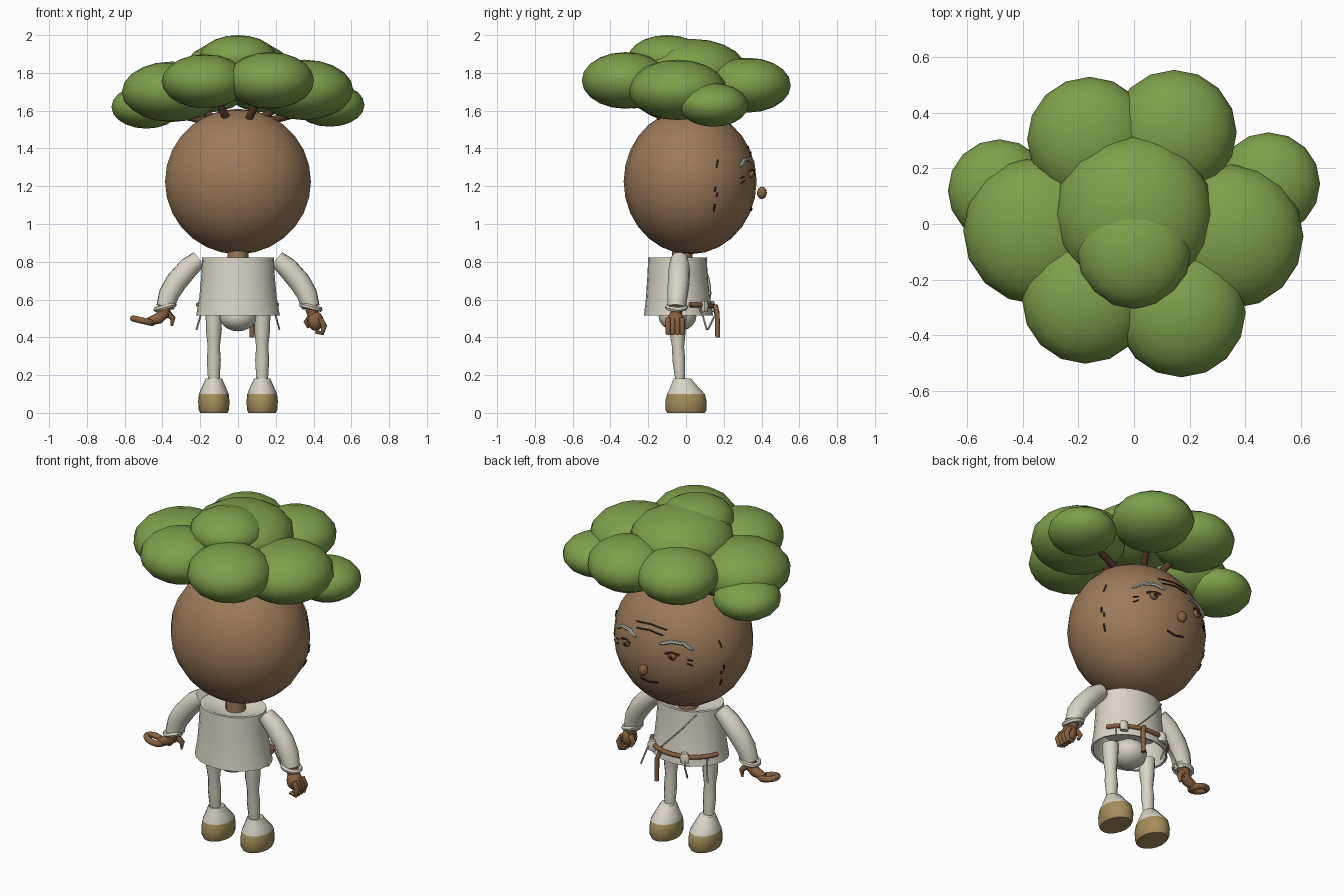
import bpy, bmesh, math
from mathutils import Vector, Matrix

if "Cube" in bpy.data.objects:
    bpy.data.objects.remove(bpy.data.objects["Cube"])


def material(name, rgb):
    m = bpy.data.materials.new(name)
    m.diffuse_color = (*rgb, 1)
    m.use_nodes = True
    m.node_tree.nodes["Principled BSDF"].inputs["Base Color"].default_value = m.diffuse_color
    return m


LEAF = material("leaf green", (0.205, 0.352, 0.07))
SKIN = material("bark skin", (0.335, 0.195, 0.10))
HAND = material("warm brown", (0.25, 0.12, 0.05))
CREAM = material("cream cloth", (0.70, 0.66, 0.56))
TAN = material("tan shoe", (0.38, 0.27, 0.105))
DARK = material("dark brown", (0.10, 0.045, 0.022))
LINE = material("line brown", (0.04, 0.02, 0.012))
GREY = material("brow grey", (0.52, 0.52, 0.48))


def finish(name, bm, mats, angle=50):
    bmesh.ops.recalc_face_normals(bm, faces=bm.faces)
    me = bpy.data.meshes.new(name)
    bm.to_mesh(me)
    bm.free()
    ob = bpy.data.objects.new(name, me)
    bpy.context.collection.objects.link(ob)
    for m in mats:
        me.materials.append(m)
    bpy.ops.object.select_all(action='DESELECT')
    ob.select_set(True)
    bpy.context.view_layer.objects.active = ob
    bpy.ops.object.shade_smooth_by_angle(angle=math.radians(angle))
    return ob


def ball(name, c, r, mat, seg=14, rings=10):
    bm = bmesh.new()
    bmesh.ops.create_uvsphere(bm, u_segments=seg, v_segments=rings, radius=1)
    bmesh.ops.transform(bm, verts=bm.verts, matrix=Matrix.Translation(c) @ Matrix.Diagonal((*r, 1)))
    return finish(name, bm, [mat], 70)


def skin_rings(bm, rings, closed=False, caps=True):
    n = len(rings[0])
    pairs = list(zip(rings, rings[1:])) + ([(rings[-1], rings[0])] if closed else [])
    for a, b in pairs:
        for i in range(n):
            j = (i + 1) % n
            bm.faces.new((a[i], a[j], b[j], b[i]))
    if caps and not closed:
        bm.faces.new(rings[0])
        bm.faces.new(rings[-1])


def loft(name, levels, mats, seg=16, caps=True, rule=None):
    """Stack of ellipses (x, y, z, rx, ry)."""
    bm = bmesh.new()
    rings = [[bm.verts.new((x + rx * math.cos(2 * math.pi * i / seg),
                            y + ry * math.sin(2 * math.pi * i / seg), z)) for i in range(seg)]
             for x, y, z, rx, ry in levels]
    skin_rings(bm, rings, caps=caps)
    if rule:
        for f in bm.faces:
            f.material_index = rule(f.calc_center_median())
    return finish(name, bm, mats)


def tube(name, pts, radii, mat, seg=8, closed=False):
    pts = [Vector(p) for p in pts]
    n = len(pts)
    if not isinstance(radii, (list, tuple)):
        radii = [radii] * n
    bm = bmesh.new()
    rings, u = [], None
    for k, p in enumerate(pts):
        a = pts[(k - 1) % n] if closed or k else p
        b = pts[(k + 1) % n] if closed or k < n - 1 else p
        t = (b - a).normalized()
        u = (u - t * u.dot(t)).normalized() if u else t.orthogonal().normalized()
        v = t.cross(u)
        rings.append([bm.verts.new(p + radii[k] * (u * math.cos(2 * math.pi * i / seg) +
                                                   v * math.sin(2 * math.pi * i / seg))) for i in range(seg)])
    skin_rings(bm, rings, closed)
    return finish(name, bm, [mat])


# Head and neck
HC, HR = Vector((0, 0.022, 1.225)), (0.39, 0.352, 0.385)
ball("head", HC, HR, SKIN, 22, 14)
loft("neck", [(0, -0.02, 0.76, 0.055, 0.055), (0, -0.02, 0.87, 0.055, 0.055)], [SKIN], 12)


def on_face(x, z, off=0.0):
    k = max(0, 1 - (x / HR[0]) ** 2 - ((z - HC.z) / HR[2]) ** 2)
    return Vector((x, HC.y + HR[1] * math.sqrt(k) + off, z))


def face_line(name, pts, r, mat, off=0.0):
    fine = []
    for (x0, z0), (x1, z1) in zip(pts, pts[1:]):
        fine += [on_face(x0 + (x1 - x0) * t / 3, z0 + (z1 - z0) * t / 3, off) for t in range(3)]
    fine.append(on_face(*pts[-1], off))
    tube(name, fine, r, mat, 6)


# Face
ball("nose", (0, 0.402, 1.165), (0.028, 0.026, 0.033), HAND, 12, 8)
for s, side in ((-1, "left"), (1, "right")):
    ball("eye_" + side, on_face(s * 0.15, 1.265), (0.026, 0.016, 0.022), HAND, 12, 8)
    ball("pupil_" + side, on_face(s * 0.15, 1.265, 0.012), (0.011, 0.008, 0.011), LINE, 8, 6)
    face_line("eyelid_" + side, [(s * 0.115, 1.28), (s * 0.15, 1.288), (s * 0.19, 1.277)], 0.006, DARK, 0.008)
    face_line("eyebrow_" + side, [(s * 0.08, 1.325), (s * 0.14, 1.345), (s * 0.2, 1.34), (s * 0.25, 1.305)],
              [0.006] + [0.010] * 8 + [0.005], GREY, 0.004)
    for k in range(2):
        face_line("eye_crease_" + side, [(s * 0.225, 1.25 - k * 0.022), (s * 0.25, 1.245 - k * 0.03)], 0.004, LINE)
    # bark marks on the sides of the head
    for y, z, h in ((0.165, 1.32, 0.02), (0.155, 1.185, 0.014), (0.165, 1.155, 0.01), (0.15, 1.085, 0.02)):
        pts = []
        for d in (-h, 0, h):
            q = 1 - ((y - HC.y) / HR[1]) ** 2 - ((z + d - HC.z) / HR[2]) ** 2
            pts.append((s * HR[0] * math.sqrt(q), y + d * 0.2, z + d))
        tube("bark_mark_" + side, pts, 0.005, LINE, 5)
for z, w in ((1.405, 0.10), (1.375, 0.085)):
    face_line("forehead_wrinkle", [(-w, z - 0.005), (0, z + 0.006), (w, z - 0.005)], 0.004, LINE)
face_line("mouth", [(-0.055, 1.085), (0, 1.073), (0.055, 1.085)], 0.005, LINE)

# Leaf crown and branches
for i, (x, y, z, r, rz) in enumerate([
        (-0.16, 0.305, 1.735, 0.225, 0.145), (0.145, 0.33, 1.735, 0.225, 0.145),
        (-0.485, 0.12, 1.62, 0.185, 0.115), (0.485, 0.145, 1.63, 0.185, 0.115),
        (-0.35, -0.025, 1.70, 0.265, 0.16), (0.35, -0.045, 1.71, 0.26, 0.16),
        (-0.175, -0.275, 1.755, 0.228, 0.143), (0.17, -0.32, 1.76, 0.232, 0.15),
        (0, 0.035, 1.815, 0.285, 0.165), (0, -0.1, 1.88, 0.205, 0.12)]):
    ball("leaf_clump_%d" % (i + 1), (x, y, z), (r, r, rz), LEAF, 16, 10)
    if i < 8:
        tube("branch_%d" % (i + 1), [(x * 0.28, y * 0.35, 1.54), (x * 0.9, y * 0.9, z - 0.02)], [0.022, 0.014], DARK)

# Tunic, open at the hem, with a sunken collar
loft("tunic", [(0, -0.045, 0.79, 0.06, 0.06), (0, -0.045, 0.80, 0.12, 0.10), (0, -0.045, 0.82, 0.165, 0.135),
               (0, -0.045, 0.822, 0.19, 0.155), (0, -0.045, 0.72, 0.195, 0.16), (0, -0.042, 0.61, 0.205, 0.17),
               (0, -0.04, 0.515, 0.222, 0.183), (0, -0.04, 0.518, 0.21, 0.172), (0, -0.04, 0.66, 0.19, 0.155)],
     [CREAM], 24)
ball("underpants", (0, -0.045, 0.51), (0.10, 0.10, 0.078), CREAM)


def on_tunic(deg, z, off=0.004):
    t = (0.822 - z) / 0.307
    a = math.radians(deg)
    return ((0.188 + 0.03 * t + off) * math.cos(a), -0.043 + (0.155 + 0.026 * t + off) * math.sin(a), z)


# Belt across the face side, hanging end, pouches and ties
tube("belt", [on_tunic(d, 0.575 - 0.008 * math.sin(math.radians(d)), 0.008) for d in range(20, 165, 12)], 0.013, HAND)
tube("belt_end", [(0.06, 0.155, 0.57), (0.075, 0.165, 0.53), (0.075, 0.168, 0.40)], 0.013, HAND)
tube("lapel_fold", [on_tunic(130 - k * 12, 0.81 - k * 0.045) for k in range(6)], 0.004, CREAM, 5)
for d in (48, 112):
    x, y, z = on_tunic(d, 0.57, 0.015)
    loft("pouch", [(x, y, z - 0.035, 0.026, 0.016), (x, y, z, 0.03, 0.02), (x, y, z + 0.022, 0.02, 0.014)], [CREAM], 8)
for s in (-1, 1):
    tube("tie", [(s * 0.19, 0.07, 0.56), (s * 0.2, 0.09, 0.51), (s * 0.22, 0.11, 0.44)], 0.005, CREAM, 6)
tube("long_tie", [(-0.1, 0.14, 0.57), (-0.1, 0.155, 0.52), (-0.09, 0.115, 0.44)], 0.005, CREAM, 6)

for s, side in ((-1, "left"), (1, "right")):
    # Legs and shoes
    x = s * 0.128
    loft("leg_" + side, [(x, -0.045, 0.52, 0.044, 0.048), (x, -0.045, 0.42, 0.04, 0.042), (x, -0.042, 0.35, 0.032, 0.032),
                         (x, -0.038, 0.28, 0.037, 0.034), (x, -0.03, 0.16, 0.03, 0.025)], [CREAM], 12)
    loft("shoe_" + side, [(x, 0, 0.0, 0.072, 0.10), (x, 0, 0.015, 0.08, 0.108), (x, 0, 0.06, 0.083, 0.11),
                          (x, 0, 0.1, 0.079, 0.1), (x, -0.008, 0.135, 0.064, 0.075), (x, -0.02, 0.182, 0.043, 0.046)],
         [TAN, CREAM], 16, rule=lambda c: 1 if c.z > 0.1 else 0)
    # Sleeves and cuffs
    tube("sleeve_" + side, [(s * 0.205, -0.035, 0.815), (s * 0.26, -0.035, 0.77), (s * 0.325, -0.038, 0.695),
                            (s * 0.365, -0.045, 0.63), (s * 0.385, -0.05, 0.56)],
         [0.046, 0.056, 0.058, 0.055, 0.048], CREAM, 12)
    c = Vector((s * 0.386, -0.05, 0.56))
    tube("cuff_" + side, [c + Vector((0.048 * math.cos(k * math.pi / 8), 0.048 * math.sin(k * math.pi / 8),
                                      -s * 0.012 * math.cos(k * math.pi / 8))) for k in range(16)],
         0.014, CREAM, 6, True)
    tube("wrist_" + side, [(s * 0.385, -0.05, 0.57), (s * 0.40, -0.052, 0.51)], [0.034, 0.03], HAND)

# Left hand: flat, fingers curled into a loop
tube("left_palm", [(-0.385, -0.05, 0.535), (-0.42, -0.052, 0.50), (-0.475, -0.055, 0.482)], [0.03, 0.03, 0.022], HAND)
tube("left_finger_loop", [(-0.505 + 0.05 * math.cos(k * math.pi / 7), -0.06 + 0.035 * math.sin(k * math.pi / 7),
                           0.488 - 0.012 * math.cos(k * math.pi / 7)) for k in range(14)], 0.017, HAND, 8, True)
tube("left_thumb", [(-0.375, -0.04, 0.53), (-0.345, -0.03, 0.50), (-0.35, -0.03, 0.46)], [0.02, 0.015, 0.006], HAND)

# Right hand: loose fist
ball("right_palm", (0.41, -0.055, 0.487), (0.042, 0.046, 0.052), HAND, 12, 8)
for k in range(4):
    y = -0.095 + k * 0.025
    tube("right_finger_%d" % (k + 1), [(0.435, y, 0.50), (0.457, y, 0.46), (0.445, y, 0.422), (0.41, y, 0.43)],
         [0.014, 0.015, 0.014, 0.01], HAND)
tube("right_thumb", [(0.385, -0.03, 0.51), (0.36, -0.02, 0.48), (0.375, -0.02, 0.45)], [0.016, 0.014, 0.008], HAND)
